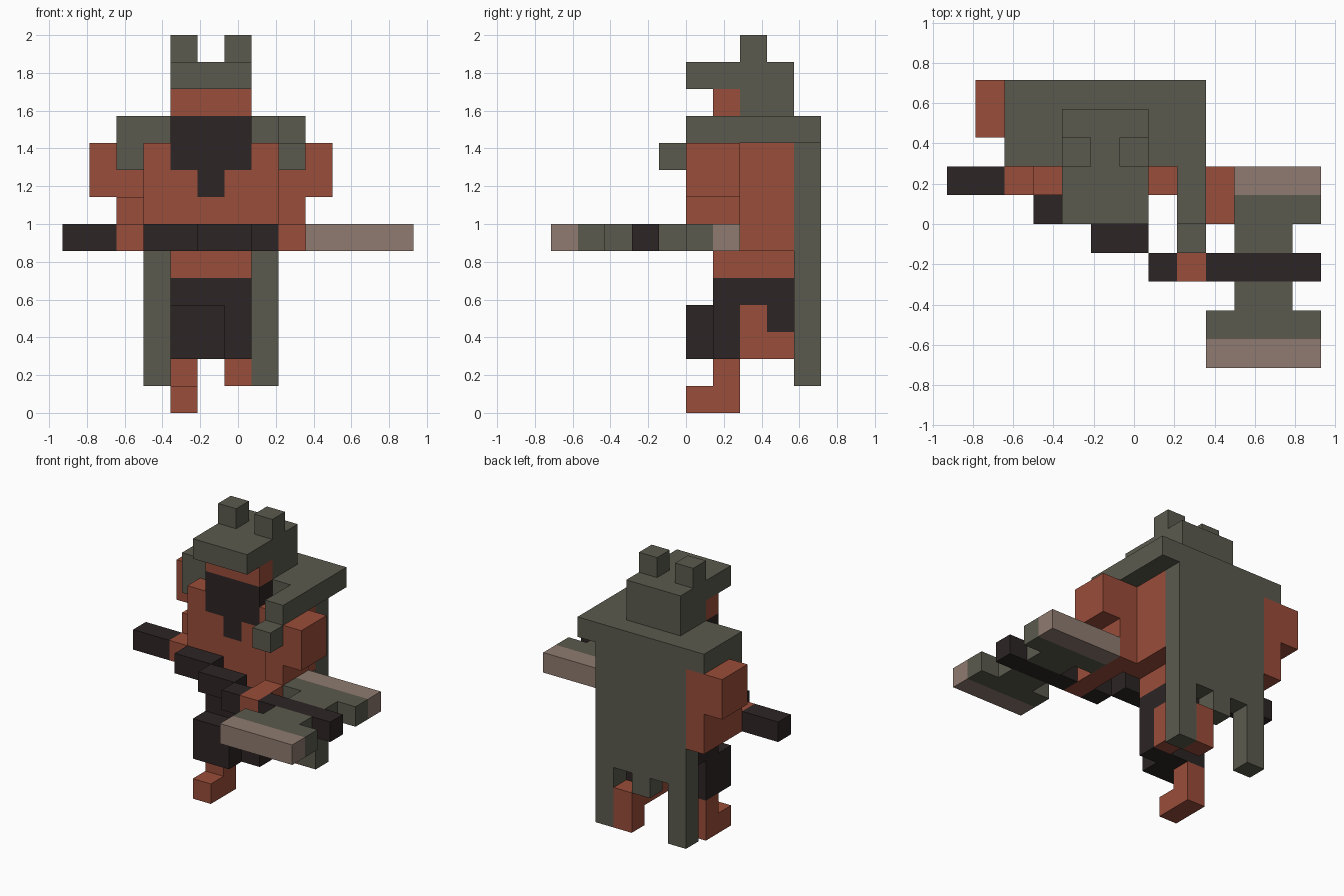
import bpy, bmesh, math
from mathutils import Vector

cube = bpy.data.objects.get("Cube")
if cube:
    bpy.data.objects.remove(cube, do_unlink=True)

UNIT = 1 / 7                    # size of one block
ORIGIN = Vector((6.5, 5, 0))    # block position of the world origin
owner = {}                      # which part fills each block
colours = {}                    # material of each part


def material(name, rgb):
    m = bpy.data.materials.new(name)
    m.use_nodes = True
    m.diffuse_color = (*rgb, 1)
    bsdf = m.node_tree.nodes["Principled BSDF"]
    bsdf.inputs["Base Color"].default_value = (*rgb, 1)
    bsdf.inputs["Roughness"].default_value = 0.9
    return m


def box(x, y, z, w=1, d=1, h=1):
    """Blocks of a box from its low corner, width, depth and height."""
    return [(i, j, k) for i in range(x, x + w)
            for j in range(y, y + d) for k in range(z, z + h)]


def part(name, mat, *boxes):
    """Claim blocks for a part; later parts replace earlier ones."""
    colours[name] = mat
    for blocks in boxes:
        owner.update(dict.fromkeys(blocks, name))


def build(name, mat):
    """Skin the blocks of one part and merge the flat areas."""
    bm = bmesh.new()
    verts = {}

    def vert(p):
        key = tuple(round(c) for c in p)
        if key not in verts:
            verts[key] = bm.verts.new((Vector(key) - ORIGIN) * UNIT)
        return verts[key]

    for cell in [c for c, filled_by in owner.items() if filled_by == name]:
        centre = Vector(cell) + Vector((0.5, 0.5, 0.5))
        for axis in range(3):
            for sign in (-1, 1):
                n, a, b = Vector(), Vector(), Vector()
                n[axis] = sign * 0.5
                a[(axis + 1) % 3] = 0.5
                b[(axis + 2) % 3] = 0.5 * sign
                beside = tuple(round(c) for c in Vector(cell) + n * 2)
                if owner.get(beside) == name:
                    continue
                m = centre + n
                bm.faces.new([vert(m - a - b), vert(m + a - b),
                              vert(m + a + b), vert(m - a + b)])
    bmesh.ops.dissolve_limit(bm, angle_limit=math.radians(1),
                             verts=bm.verts[:], edges=bm.edges[:])
    mesh = bpy.data.meshes.new(name)
    bm.to_mesh(mesh)
    bm.free()
    mesh.materials.append(mat)
    bpy.context.collection.objects.link(bpy.data.objects.new(name, mesh))


skin = material("red_skin", (0.323, 0.074, 0.042))
cloth = material("grey_green", (0.105, 0.102, 0.076))
dark = material("dark_brown", (0.026, 0.018, 0.018))
pale = material("pale_edge", (0.275, 0.198, 0.162))

# Body, head and beard
part("torso", skin, box(3, 6, 6, w=5, d=3, h=4), box(4, 6, 5, w=3, d=3))
part("head", skin, box(4, 6, 11, w=3))
part("beard", dark, box(4, 6, 9, w=3, h=2), box(5, 6, 8))

# Left arm reaches forward, right arm is drawn back
part("left_arm", skin, box(8, 5, 7, d=2, h=3), box(9, 5, 8, d=2, h=2),
     box(8, 3, 6, d=4))
part("right_arm", skin, box(1, 8, 8, w=2, d=2, h=2), box(2, 7, 7, d=3),
     box(2, 6, 6, d=4))

# Left leg bends back, right leg stands
part("left_leg", skin, box(6, 7, 2, d=2, h=2), box(6, 9, 1, h=2))
part("right_leg", skin, box(4, 6, 0, h=2), box(4, 5, 0))
part("trousers", dark, box(4, 6, 4, w=3, d=3), box(4, 6, 2, w=3, h=2),
     box(4, 5, 2, w=2, h=2), box(6, 8, 3))

# Hood with brim and two ears
part("hood", cloth, box(4, 5, 12, w=3, d=4), box(4, 7, 11, w=3, d=2),
     *[box(x, 7, 13) for x in (4, 6)])

# Shoulder cover with hanging ends, and a cape with a ragged hem
part("shoulder_cover", cloth, box(2, 7, 10, w=7, d=3), box(8, 5, 10, d=2),
     box(8, 4, 9), box(2, 7, 9))
part("cape", cloth, *[box(3 + i, 9, hem, h=10 - hem)
                      for i, hem in enumerate((1, 4, 3, 4, 1))])

# Double axe: stepped shaft and a blade on each side of it
part("axe_shaft", dark, box(0, 6, 6, w=2), box(3, 5, 6, w=2),
     box(5, 4, 6, w=2), box(7, 3, 6), box(9, 3, 6, w=4))
for name, side in (("front", -1), ("back", 1)):
    part(name + "_axe_blade", cloth, box(10, 3 + side, 6, w=2),
         box(9, 3 + 2 * side, 6, w=4))
    part(name + "_axe_edge", pale, box(9, 3 + 3 * side, 6, w=4))

for part_name, part_colour in colours.items():
    build(part_name, part_colour)
